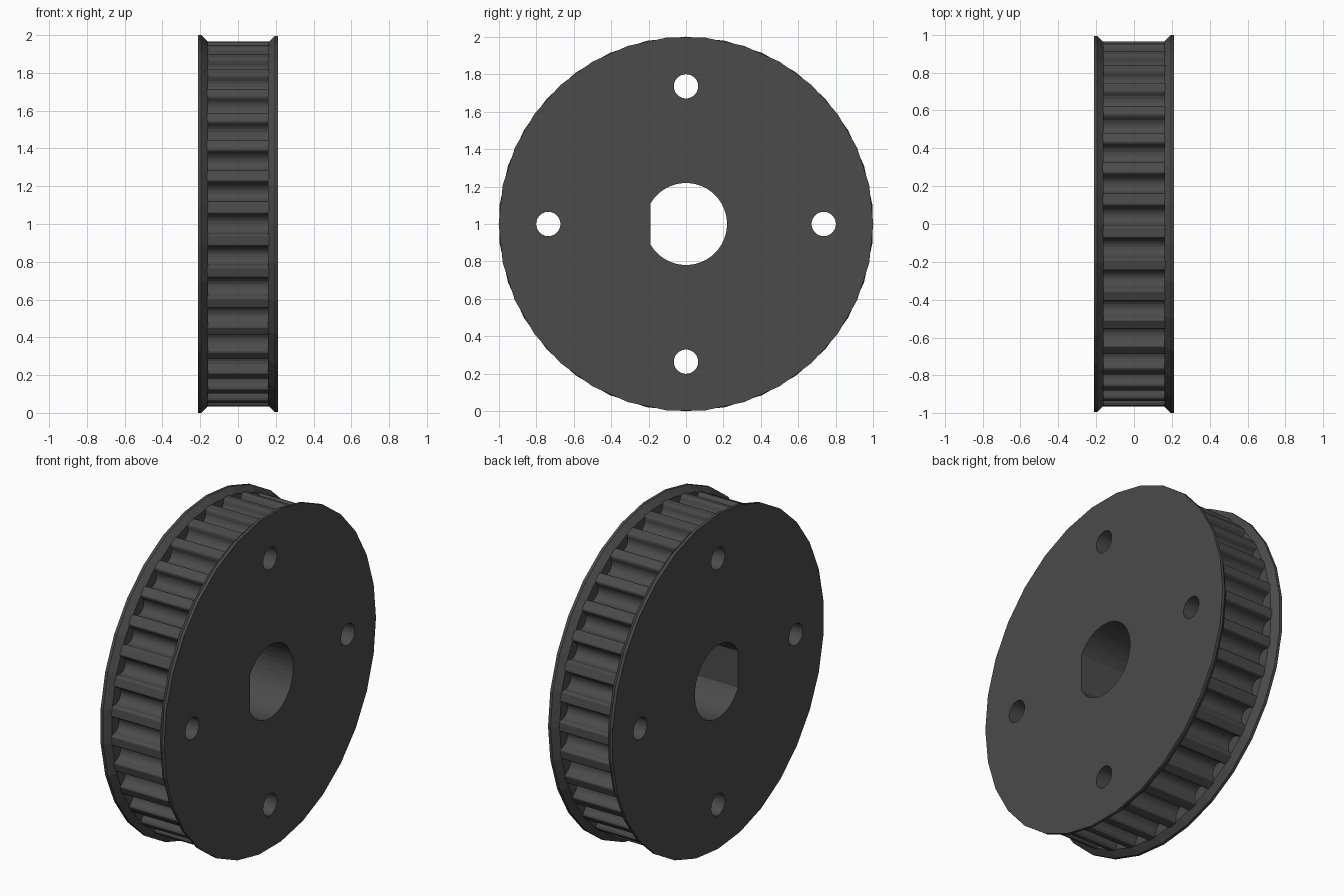
import bpy, bmesh, math
from math import pi, sin, cos

TEETH = 35
RIM = 0.966        # land radius of the toothed ring
DEPTH = 0.071      # groove depth
HALF = 0.16        # half width of the toothed ring
OUTER = 0.212      # half width over the flanges
SIDES = 30         # facets on each flange

cube = bpy.data.objects.get("Cube")
if cube:
    bpy.data.objects.remove(cube, do_unlink=True)


def ring(n, radius, centre=(0, 0), phase=0.0):
    """Regular polygon in the y-z plane."""
    return [(centre[0] + radius * cos(phase + 2 * pi * i / n),
             centre[1] + radius * sin(phase + 2 * pi * i / n)) for i in range(n)]


def loft(name, sections):
    """Solid through outlines of equal length, each given as (x, outline)."""
    bm = bmesh.new()
    loops = [[bm.verts.new((x, y, z + 1)) for y, z in pts] for x, pts in sections]
    n = len(loops[0])
    for a, b in zip(loops, loops[1:]):
        for i in range(n):
            j = (i + 1) % n
            bm.faces.new((a[i], a[j], b[j], b[i]))
    bm.faces.new(loops[0])
    bm.faces.new(loops[-1])
    bmesh.ops.recalc_face_normals(bm, faces=bm.faces)
    mesh = bpy.data.meshes.new(name)
    bm.to_mesh(mesh)
    bm.free()
    obj = bpy.data.objects.new(name, mesh)
    bpy.context.collection.objects.link(obj)
    return obj


def combine(target, other, operation):
    """Apply a boolean and discard the second solid."""
    mod = target.modifiers.new(operation, 'BOOLEAN')
    mod.operation, mod.solver, mod.object = operation, 'EXACT', other
    bpy.context.view_layer.objects.active = target
    bpy.ops.object.modifier_apply(modifier=mod.name)
    bpy.data.objects.remove(other, do_unlink=True)


# Toothed ring: rounded shoulders running into a round-bottomed groove
half_groove = [(-0.064, 0.0), (-0.058, 0.003), (-0.053, 0.012)]
bottom = [(0.051 * sin(a), 0.02 + (DEPTH - 0.02) * cos(a))
          for a in (-pi / 2 + pi * i / 10 for i in range(11))]
groove = half_groove + bottom + [(-u, d) for u, d in reversed(half_groove)]
outline = []
for k in range(TEETH):
    mid = pi + 2 * pi * k / TEETH
    for u, d in groove:
        r, a = RIM - d, mid + u / RIM
        outline.append((r * cos(a), r * sin(a)))
pulley = loft("toothed_pulley", [(-HALF - 0.02, outline), (HALF + 0.02, outline)])

# Bevelled flanges, their facets half a step apart
for side, phase in ((1, 0.0), (-1, pi / SIDES)):
    flange = loft("flange", [(side * x, ring(SIDES, r, phase=phase)) for x, r in
                             ((HALF, RIM), (0.195, 1.0), (OUTER, 1.0))])
    combine(pulley, flange, 'UNION')

# Flatted shaft bore
bore = [(max(y, -0.19), z) for y, z in ring(48, 0.219)]
combine(pulley, loft("bore_cutter", [(-0.5, bore), (0.5, bore)]), 'DIFFERENCE')

# Four bolt holes
for centre in ring(4, 0.735):
    hole = ring(24, 0.065, centre)
    combine(pulley, loft("hole_cutter", [(-0.5, hole), (0.5, hole)]), 'DIFFERENCE')

# Dark finish
dark = bpy.data.materials.new("dark_grey")
dark.use_nodes = True
dark.diffuse_color = (0.07, 0.07, 0.07, 1)
dark.node_tree.nodes["Principled BSDF"].inputs["Base Color"].default_value = (0.07, 0.07, 0.07, 1)
pulley.data.materials.clear()
pulley.data.materials.append(dark)
